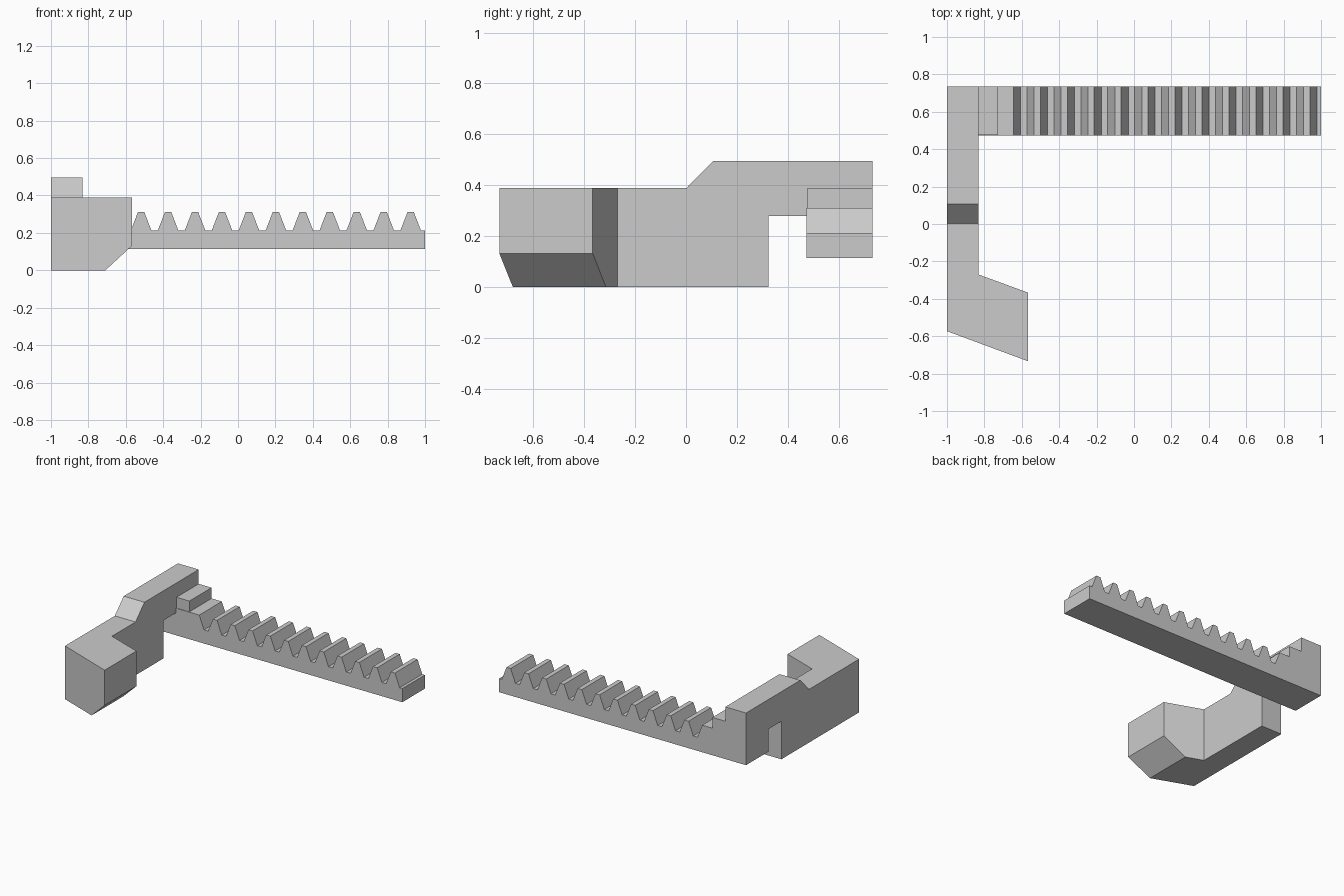
import bpy
import bmesh
from mathutils import Vector

cube = bpy.data.objects.get("Cube")
if cube:
    bpy.data.objects.remove(cube, do_unlink=True)

grey = bpy.data.materials.new("plain grey")
grey.use_nodes = True
grey.diffuse_color = (0.6, 0.6, 0.6, 1)
grey.node_tree.nodes["Principled BSDF"].inputs["Base Color"].default_value = (0.6, 0.6, 0.6, 1)


def prism(name, outline, axis, start, end, cut=None):
    """Extrude a 2D outline along an axis, optionally trimmed by a plane."""
    place = {
        "x": lambda a, b: (start, a, b),
        "y": lambda a, b: (a, start, b),
        "z": lambda a, b: (a, b, start),
    }[axis]
    step = Vector([(end - start) * (axis == k) for k in "xyz"])
    bm = bmesh.new()
    face = bm.faces.new([bm.verts.new(place(a, b)) for a, b in outline])
    out = bmesh.ops.extrude_face_region(bm, geom=[face])
    bmesh.ops.translate(bm, vec=step, verts=[g for g in out["geom"] if isinstance(g, bmesh.types.BMVert)])
    if cut:
        point, normal = cut
        geom = bm.verts[:] + bm.edges[:] + bm.faces[:]
        res = bmesh.ops.bisect_plane(bm, geom=geom, plane_co=point, plane_no=normal, clear_outer=True)
        rim = [g for g in res["geom_cut"] if isinstance(g, bmesh.types.BMEdge)]
        bmesh.ops.contextual_create(bm, geom=rim)
    bmesh.ops.recalc_face_normals(bm, faces=bm.faces[:])
    mesh = bpy.data.meshes.new(name)
    bm.to_mesh(mesh)
    bm.free()
    mesh.materials.append(grey)
    obj = bpy.data.objects.new(name, mesh)
    bpy.context.collection.objects.link(obj)
    return obj


LEFT, INNER, BACK = -1.0, -0.832, 0.734
RACK_FRONT, RACK_BOTTOM, ROOT, TIP = 0.473, 0.113, 0.213, 0.311
HOOK_TOP = 0.39

# Side arm: raised bridge with a notch between the lower leg and the rack
prism("side_arm", [
    (-0.27, 0), (0.325, 0), (0.325, 0.278), (RACK_FRONT, 0.278),
    (RACK_FRONT, RACK_BOTTOM), (BACK, RACK_BOTTOM), (BACK, 0.495),
    (0.106, 0.495), (0.003, HOOK_TOP), (-0.27, HOOK_TOP),
], "x", LEFT, INNER)

# Slanted hook with its lower inner edge cut off
prism("hook", [
    (LEFT, -0.573), (-0.566, -0.734), (-0.566, -0.367), (INNER, -0.27), (LEFT, -0.27),
], "z", 0, HOOK_TOP, cut=((-0.709, 0, 0), (0.132, 0, -0.143)))

# Toothed rack: a straight bar with evenly spaced trapezoid teeth
PITCH, FIRST, FLANK, LAND = 0.1441, -0.645, 0.038, 0.034
rack = [(1, ROOT), (1, RACK_BOTTOM), (INNER, RACK_BOTTOM), (INNER, TIP),
        (FIRST, TIP), (FIRST + FLANK, ROOT)]
for i in range(1, 12):
    right = FIRST + i * PITCH
    left = right - LAND
    rack += [(left - FLANK, ROOT), (left, TIP), (right, TIP), (right + FLANK, ROOT)]
prism("toothed_rack", rack, "y", RACK_FRONT, BACK)

# Small step where the rack meets the arm
prism("rack_step", [
    (INNER, TIP), (-0.728, TIP), (-0.728, HOOK_TOP), (INNER, HOOK_TOP),
], "y", RACK_FRONT + 0.004, BACK)
